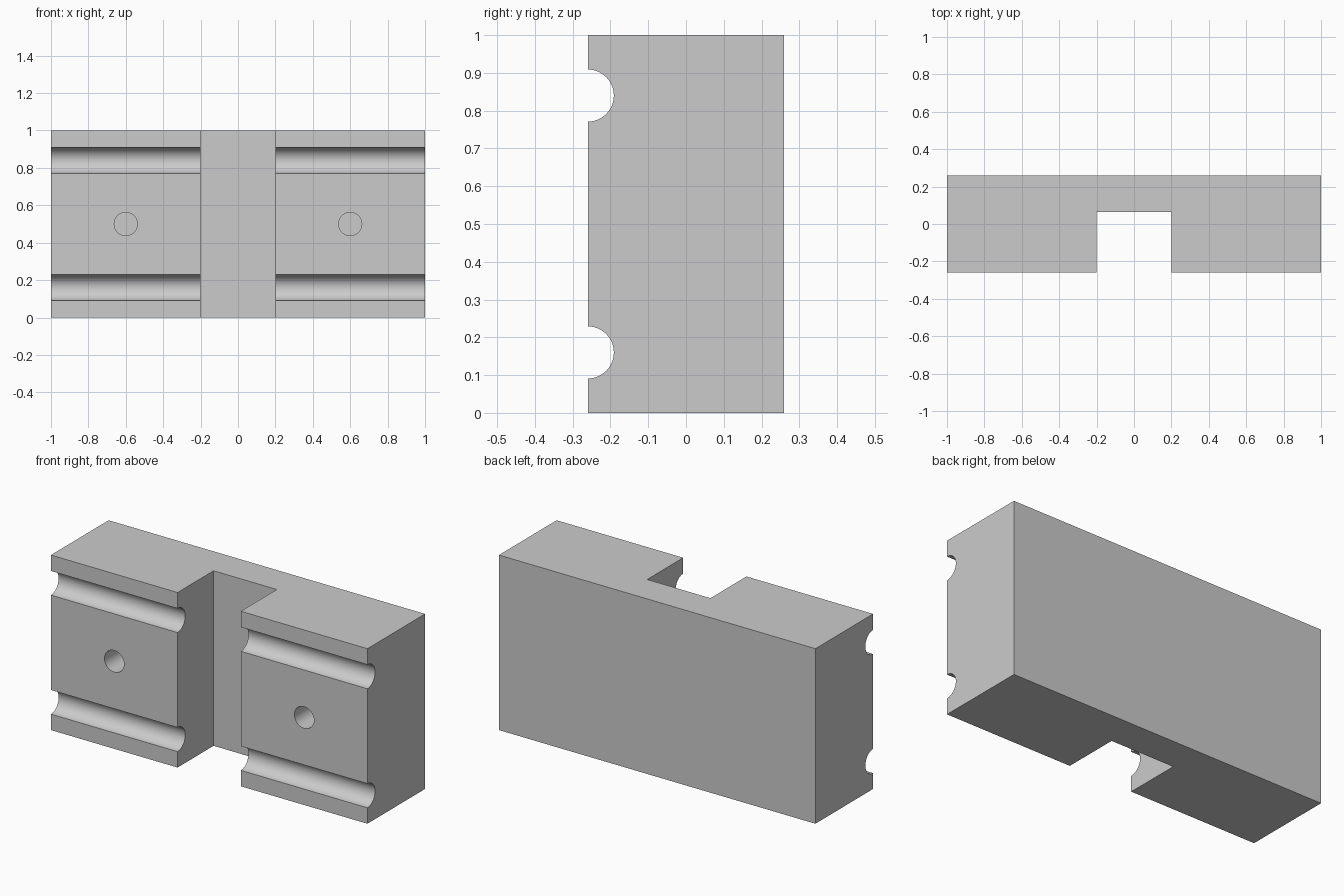
import bpy, bmesh
from math import sin, cos, pi, radians

if "Cube" in bpy.data.objects:
    bpy.data.objects.remove(bpy.data.objects["Cube"])

W, D, H = 1.0, 0.26, 1.0        # half width, half depth, height
GROOVE_R, SEG = 0.069, 24


def groove(zc):
    """Half-round notch in the front edge, listed from top to bottom."""
    return [(-D + GROOVE_R * sin(pi * i / SEG), zc + GROOVE_R * cos(pi * i / SEG))
            for i in range(SEG + 1)]


def extrude_profile(name, points, x0, x1):
    bm = bmesh.new()
    face = bm.faces.new([bm.verts.new((x0, y, z)) for y, z in points])
    ext = bmesh.ops.extrude_face_region(bm, geom=[face])
    moved = [v for v in ext["geom"] if isinstance(v, bmesh.types.BMVert)]
    bmesh.ops.translate(bm, vec=(x1 - x0, 0, 0), verts=moved)
    bmesh.ops.recalc_face_normals(bm, faces=bm.faces)
    mesh = bpy.data.meshes.new(name)
    bm.to_mesh(mesh)
    bm.free()
    obj = bpy.data.objects.new(name, mesh)
    bpy.context.collection.objects.link(obj)
    return obj


def cut(target, cutter):
    cutter.hide_render = True
    mod = target.modifiers.new("cut", 'BOOLEAN')
    mod.operation, mod.solver, mod.object = 'DIFFERENCE', 'EXACT', cutter
    bpy.context.view_layer.objects.active = target
    bpy.ops.object.modifier_apply(modifier=mod.name)
    bpy.data.objects.remove(cutter)


# Block with two long half-round grooves along the front
profile = [(D, 0), (D, H), (-D, H)] + groove(0.84) + groove(0.16) + [(-D, 0)]
block = extrude_profile("grooved_block", profile, -W, W)

# Vertical channel in the middle of the front
slot = extrude_profile("slot_cutter",
                       [(-0.5, -0.2), (0.065, -0.2), (0.065, 1.2), (-0.5, 1.2)], -0.2, 0.2)
cut(block, slot)

# Blind bolt holes, one in each half
for side in (-1, 1):
    bpy.ops.mesh.primitive_cylinder_add(vertices=32, radius=0.062, depth=0.6,
                                        location=(0.6 * side, -0.26, 0.5),
                                        rotation=(pi / 2, 0, 0))
    cut(block, bpy.context.object)

bpy.ops.object.select_all(action='DESELECT')
block.select_set(True)
bpy.context.view_layer.objects.active = block
bpy.ops.object.shade_smooth_by_angle(angle=radians(30))
